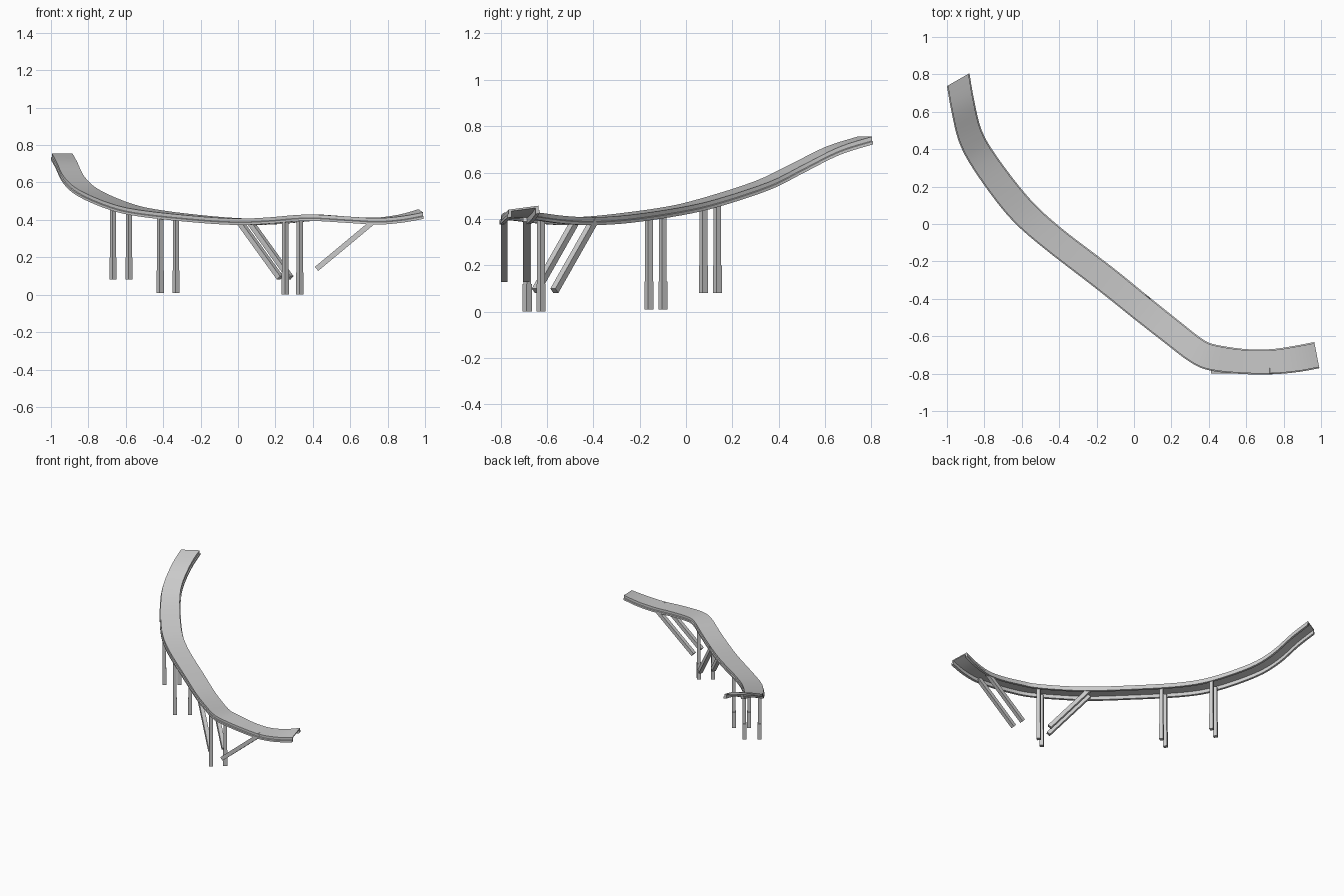
import bpy, bmesh, math
from mathutils import Vector

if "Cube" in bpy.data.objects:
    bpy.data.objects.remove(bpy.data.objects["Cube"])

# Track stations: outer edge xyz, inner edge xy, inner edge rise
STATIONS = [
    (-.995, .74, .755, -.885, .803, 0), (-.97, .60, .71, -.86, .66, 0),
    (-.93, .44, .63, -.82, .50, 0), (-.85, .29, .56, -.74, .36, 0),
    (-.68, .06, .487, -.57, .14, 0), (-.51, -.10, .45, -.40, -.02, 0),
    (-.20, -.34, .418, -.12, -.235, 0), (0, -.50, .407, .08, -.397, 0),
    (.16, -.625, .413, .24, -.525, 0), (.31, -.738, .426, .37, -.625, 0),
    (.42, -.78, .428, .45, -.654, 0), (.60, -.797, .417, .60, -.675, 0),
    (.75, -.797, .409, .735, -.675, .003), (.88, -.785, .42, .86, -.657, .008),
    (.99, -.765, .44, .965, -.637, .017)]

# Half of the channel section: offset beyond the edge, height below the deck
SIDE = [(0, 0), (0, -.018), (.006, -.021), (.006, -.034), (-.012, -.034), (-.012, -.008)]


def catmull(a, b, c, d, t):
    return tuple(.5 * (2*q + (r-p)*t + (2*p-5*q+4*r-s)*t*t + (3*q-p-3*r+s)*t**3)
                 for p, q, r, s in zip(a, b, c, d))


def make_object(name, bm):
    bmesh.ops.recalc_face_normals(bm, faces=bm.faces)
    mesh = bpy.data.meshes.new(name)
    bm.to_mesh(mesh)
    bm.free()
    ob = bpy.data.objects.new(name, mesh)
    bpy.context.collection.objects.link(ob)
    return ob


def make_track():
    n, rows = len(STATIONS), []
    for i in range(n - 1):
        p = [STATIONS[max(0, min(n - 1, i + k))] for k in (-1, 0, 1, 2)]
        rows += [catmull(*p, t / 4) for t in range(4)]
    rows.append(STATIONS[-1])
    bm, rings = bmesh.new(), []
    for ox, oy, oz, ix, iy, rise in rows:
        o, i = Vector((ox, oy, oz)), Vector((ix, iy, oz + rise))
        d = (i - o).normalized()
        pts = [i + d * s + Vector((0, 0, h)) for s, h in SIDE]
        pts += [o - d * s + Vector((0, 0, h)) for s, h in reversed(SIDE)]
        rings.append([bm.verts.new(v) for v in pts])
    m = len(rings[0])
    for a, b in zip(rings, rings[1:]):
        for k in range(m):
            bm.faces.new((a[k], a[(k+1) % m], b[(k+1) % m], b[k]))
    bm.faces.new(rings[0])
    bm.faces.new(rings[-1])
    ob = make_object("track_channel", bm)
    bpy.context.view_layer.objects.active = ob
    ob.select_set(True)
    bpy.ops.object.shade_smooth_by_angle(angle=math.radians(30))
    ob.select_set(False)


def beam(name, start, end, size, side):
    """Square bar between two points, with one face turned towards side."""
    a, b = Vector(start), Vector(end)
    axis = (b - a).normalized()
    u = Vector(side)
    u = (u - axis * u.dot(axis)).normalized() * size / 2
    v = axis.cross(u)
    bm = bmesh.new()
    q = [[bm.verts.new(p + u*i + v*j) for i, j in ((-1, -1), (1, -1), (1, 1), (-1, 1))]
         for p in (a, b)]
    for k in range(4):
        bm.faces.new((q[0][k], q[0][(k+1) % 4], q[1][(k+1) % 4], q[1][k]))
    bm.faces.new(q[0])
    bm.faces.new(q[1])
    return make_object(name, bm)


make_track()

# Upright posts in pairs, each with a slightly thicker lower sleeve
POSTS = [("upper", (-.668, .075), (-.583, .135), .08, (.47, .46)),
         ("middle", (-.416, -.16), (-.331, -.10), .01, (.42, .41)),
         ("lower", (.253, -.685), (.33, -.625), 0, (.402, .402))]
for name, outer, inner, foot, tops in POSTS:
    side = (inner[0] - outer[0], inner[1] - outer[1], 0)
    for label, (x, y), top in (("outer", outer, tops[0]), ("inner", inner, tops[1])):
        beam(f"{name}_post_{label}", (x, y, foot + .05), (x, y, top), .024, side)
        beam(f"{name}_post_sleeve_{label}", (x, y, foot), (x, y, foot + .12), .028, side)

# Slanted braces under the straight run and the exit
BRACES = [("straight_brace_outer", (.005, -.475, .395), (.225, -.648, .09), (.62, .78, 0)),
          ("straight_brace_inner", (.06, -.395, .395), (.28, -.568, .09), (.62, .78, 0)),
          ("exit_brace_outer", (.735, -.785, .40), (.42, -.785, .138), (0, 1, 0)),
          ("exit_brace_inner", (.735, -.69, .40), (.42, -.69, .138), (0, 1, 0))]
for name, top, foot, side in BRACES:
    beam(name, top, foot, .028, side)
